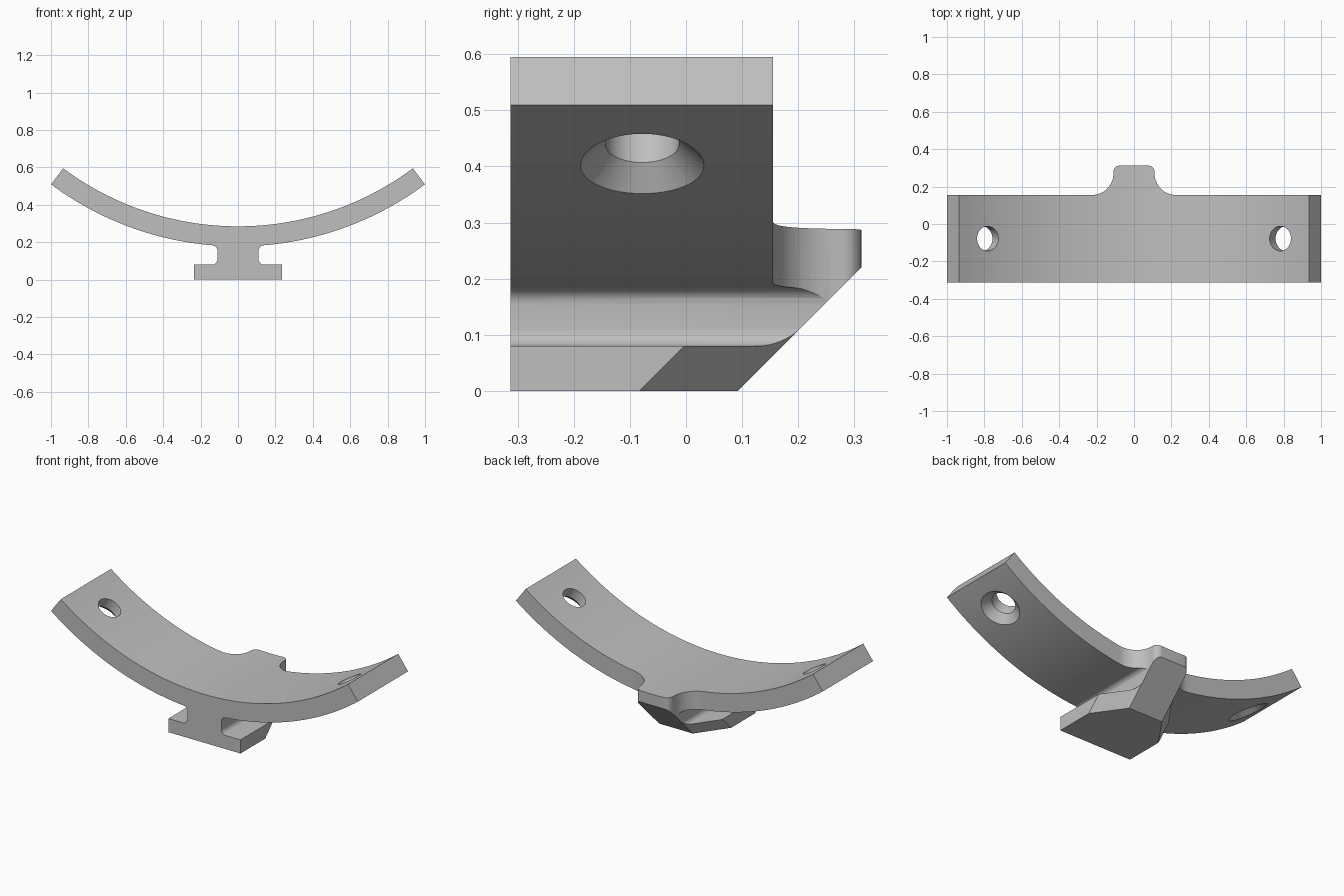
import bpy, bmesh
from math import sin, cos, asin, sqrt, radians, degrees
from mathutils import Matrix, Vector

if "Cube" in bpy.data.objects:
    bpy.data.objects.remove(bpy.data.objects["Cube"])

grey = bpy.data.materials.new("plain grey")
grey.use_nodes = True
COLOUR = (0.52, 0.52, 0.52, 1)
grey.diffuse_color = COLOUR
grey.node_tree.nodes["Principled BSDF"].inputs["Base Color"].default_value = COLOUR

FRONT, BACK, TAB_END = -0.3125, 0.155, 0.3125
ARC_Z, R_IN, R_OUT, SPREAD = 1.85, 1.565, 1.672, 36.7
STEM, FLANGE, FLANGE_TOP, FILLET = 0.11, 0.235, 0.08, 0.03


def arc(cx, cy, r, a0, a1, n):
    """Points on a circle, from angle a0 to a1 in degrees."""
    angles = [radians(a0 + (a1 - a0) * i / n) for i in range(n + 1)]
    return [(cx + r * cos(a), cy + r * sin(a)) for a in angles]


def mirrored(points):
    return [(-x, y) for x, y in reversed(points)]


def loft(name, rings):
    """Closed solid through a series of matching rings."""
    bm = bmesh.new()
    loops = [[bm.verts.new(p) for p in ring] for ring in rings]
    for a, b in zip(loops, loops[1:]):
        for i in range(len(a)):
            j = (i + 1) % len(a)
            bm.faces.new((a[i], a[j], b[j], b[i]))
    bm.faces.new(loops[0])
    bm.faces.new(loops[-1])
    bmesh.ops.recalc_face_normals(bm, faces=bm.faces)
    mesh = bpy.data.meshes.new(name)
    bm.to_mesh(mesh)
    bm.free()
    mesh.materials.append(grey)
    obj = bpy.data.objects.new(name, mesh)
    bpy.context.collection.objects.link(obj)
    return obj


def boolean(target, cutter, operation):
    mod = target.modifiers.new("cut", "BOOLEAN")
    mod.operation, mod.solver, mod.object = operation, "EXACT", cutter
    bpy.context.view_layer.objects.active = target
    bpy.ops.object.modifier_apply(modifier=mod.name)
    bpy.data.objects.remove(cutter)


# Curved saddle, stem and foot flange as one cross-section
reach = R_OUT + FILLET
fx = STEM + FILLET
lean = degrees(asin(fx / reach))
half = [(FLANGE, 0), (FLANGE, FLANGE_TOP)]
half += arc(fx, FLANGE_TOP + FILLET, FILLET, 270, 180, 8)
half += arc(fx, ARC_Z - sqrt(reach ** 2 - fx ** 2), FILLET, 180, 90 + lean, 8)
half += arc(0, ARC_Z, R_OUT, 270 + lean, 270 + SPREAD, 32)[1:]
inner = arc(0, ARC_Z, R_IN, 270 + SPREAD, 270 - SPREAD, 72)
section = half + inner + mirrored(half)
bracket = loft("saddle_bracket",
               [[(x, y, z) for x, z in section] for y in (FRONT, TAB_END + 0.1)])

# Plan outline with the rounded back tab
flare, corner = 0.115, 0.035
plan = [(1.2, FRONT - 0.1), (1.2, BACK)]
plan += arc(STEM + flare, BACK + flare, flare, 270, 180, 14)
plan += arc(STEM - corner, TAB_END - corner, corner, 0, 90, 8)
plan += mirrored(plan)
outline = loft("plan_outline", [[(x, y, z) for x, y in plan] for z in (-0.2, 1)])
boolean(bracket, outline, "INTERSECT")

# Sloped underside at the back
undercut = loft("back_undercut", [
    [(x, 0.0925 - 0.2, -0.2), (x, 0.0925 + 0.5, 0.5), (x, 0.8, -0.2)] for x in (-0.5, 0.5)])
boolean(bracket, undercut, "DIFFERENCE")

# Angled back corners of the foot flange
edge_a, edge_b = Vector((FLANGE, -0.083)), Vector((STEM, 0.0925))
step = edge_b - edge_a
for side in (-1, 1):
    wedge = [edge_a - step, edge_b + step * 0.3, Vector((0.6, 0.5))]
    cutter = loft("flange_corner", [
        [(side * p.x, p.y + z, z) for p in wedge] for z in (-0.1, 0.125)])
    boolean(bracket, cutter, "DIFFERENCE")

# Countersunk screw holes, square to the curve
for side in (-1, 1):
    turn = Matrix.Translation((0, -0.078, ARC_Z)) @ Matrix.Rotation(-side * radians(30), 4, "Y")
    steps = [(0.066, 1.45), (0.066, 1.628), (0.14, 1.702)]
    cutter = loft("screw_hole", [
        [turn @ Vector((x, y, -d)) for x, y in arc(0, 0, r, 0, 352.5, 47)] for r, d in steps])
    boolean(bracket, cutter, "DIFFERENCE")

# Smooth curves with crisp edges
bpy.ops.object.select_all(action="DESELECT")
bracket.select_set(True)
bpy.context.view_layer.objects.active = bracket
bpy.ops.object.shade_smooth_by_angle(angle=radians(25))
